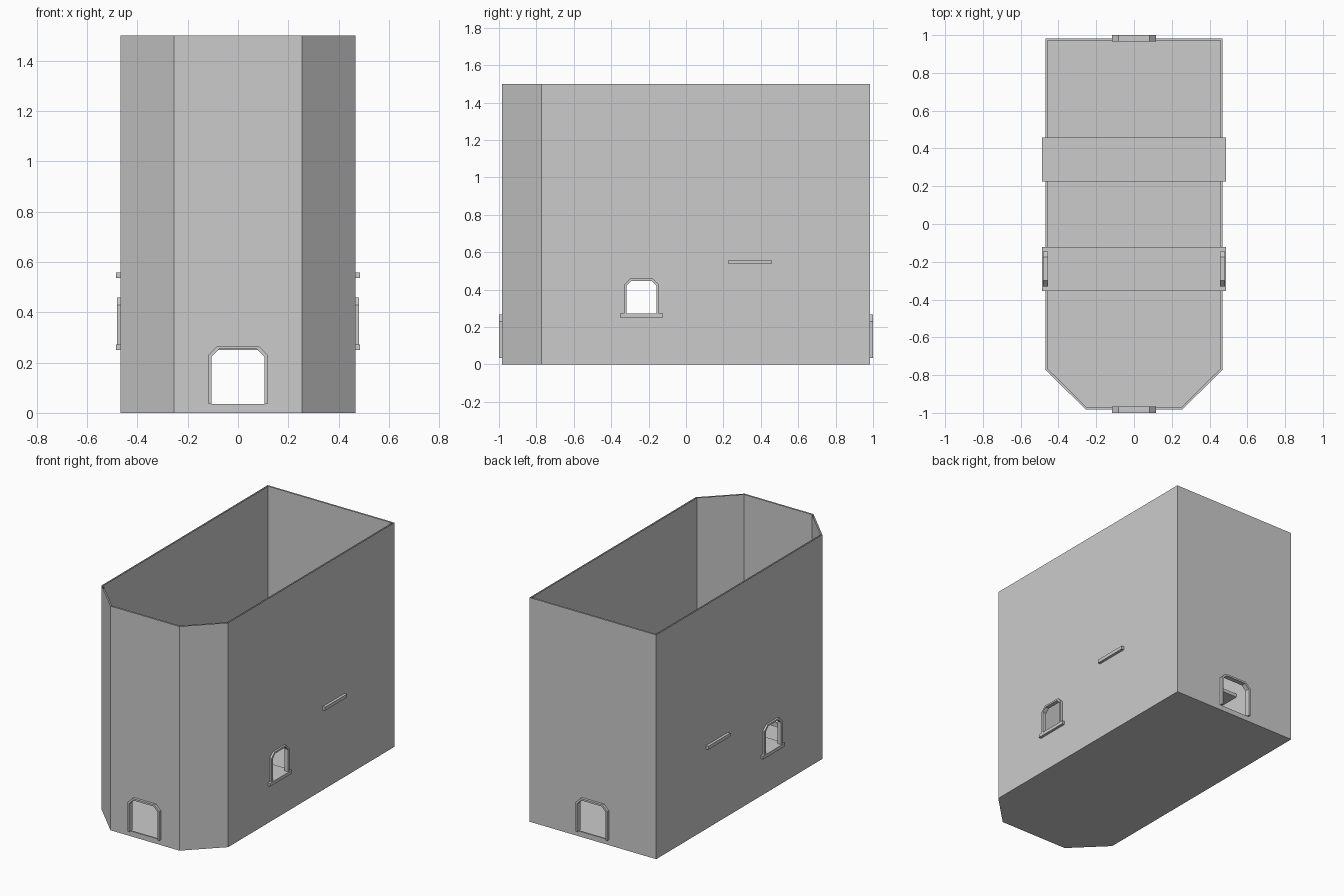
import bpy, bmesh
from mathutils import Vector

if "Cube" in bpy.data.objects:
    bpy.data.objects.remove(bpy.data.objects["Cube"])

HX, HY, H, T = 0.468, 0.983, 1.5, 0.01


def prism(name, pts, to3d, depth):
    """Extrude a flat outline, placed by to3d(u, v), along a depth vector."""
    bm = bmesh.new()
    face = bm.faces.new([bm.verts.new(to3d(u, v)) for u, v in pts])
    new = bmesh.ops.extrude_face_region(bm, geom=[face])["geom"]
    bmesh.ops.translate(bm, vec=Vector(depth),
                        verts=[g for g in new if isinstance(g, bmesh.types.BMVert)])
    bmesh.ops.recalc_face_normals(bm, faces=bm.faces)
    me = bpy.data.meshes.new(name)
    bm.to_mesh(me)
    bm.free()
    ob = bpy.data.objects.new(name, me)
    bpy.context.collection.objects.link(ob)
    return ob


def footprint(t):
    """Hull outline with two clipped front corners, inset by t."""
    k = 0.41 * t
    right = [(0.255 - k, -HY + t), (HX - t, -0.772 + k), (HX - t, HY - t)]
    return right + [(-x, y) for x, y in reversed(right)]


def arch(c, w, z0, z1, ch):
    """Opening outline with clipped top corners."""
    return [(c - w, z0), (c - w, z1 - ch), (c - w + ch, z1),
            (c + w - ch, z1), (c + w, z1 - ch), (c + w, z0)]


def cut(ob, cutter):
    mod = ob.modifiers.new("cut", "BOOLEAN")
    mod.operation = "DIFFERENCE"
    mod.solver = "EXACT"
    mod.object = cutter
    cutter.hide_render = True
    bpy.context.view_layer.objects.active = ob
    bpy.ops.object.modifier_apply(modifier=mod.name)
    bpy.data.objects.remove(cutter, do_unlink=True)


# Opening outlines: end doors (x, z) and side windows (y, z)
door_in, door_out = arch(0, 0.105, 0.035, 0.254, 0.03), arch(0, 0.117, 0.035, 0.266, 0.035)
win_in, win_out = arch(-0.238, 0.081, 0.262, 0.447, 0.026), arch(-0.238, 0.093, 0.262, 0.459, 0.031)

# Open-topped shell with floor, pierced by doors and windows
shell = prism("shell", footprint(0), lambda x, y: (x, y, 0), (0, 0, H))
cut(shell, prism("cavity_cutter", footprint(T), lambda x, y: (x, y, T), (0, 0, H)))
cut(shell, prism("door_cutter", door_in, lambda x, z: (x, -1.2, z), (0, 2.4, 0)))
cut(shell, prism("window_cutter", win_in, lambda y, z: (-0.7, y, z), (1.4, 0, 0)))

# Leave the wall skins unrimmed at the top
bm = bmesh.new()
bm.from_mesh(shell.data)
rim = [f for f in bm.faces if all(v.co.z > H - 0.001 for v in f.verts)]
bmesh.ops.delete(bm, geom=rim, context="FACES")
bm.to_mesh(shell.data)
bm.free()

# Door frames on the ends, window frames on the sides
door_ring = door_out + door_in[::-1]
win_ring = win_out + win_in[::-1]
for s, end, side in ((-1, "front", "left"), (1, "back", "right")):
    prism(end + "_door_frame", door_ring, lambda x, z: (x, s * 0.967, z), (0, s * 0.033, 0))
    prism(side + "_window_frame", win_ring, lambda y, z: (s * 0.454, y, z), (s * 0.027, 0, 0))

# Cross shelves that poke through the side walls
for name, yc, z0, z1 in (("lower_shelf", -0.238, 0.25, 0.272), ("upper_shelf", 0.342, 0.536, 0.559)):
    prism(name, [(yc - 0.116, z0), (yc + 0.116, z0), (yc + 0.116, z1), (yc - 0.116, z1)],
          lambda y, z: (-0.486, y, z), (0.972, 0, 0))
